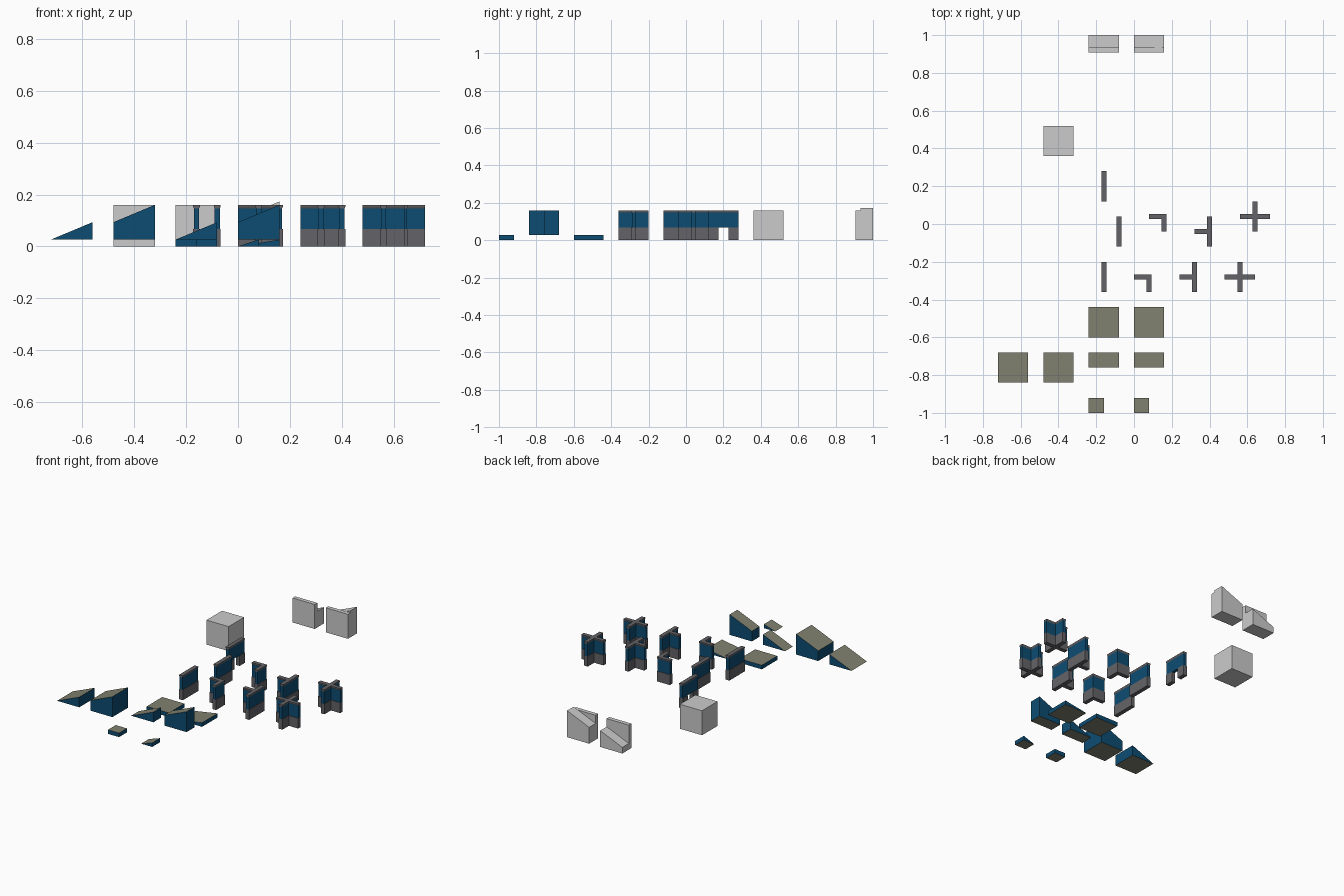
import bpy, bmesh

if "Cube" in bpy.data.objects:
    bpy.data.objects.remove(bpy.data.objects["Cube"])

U = 0.16           # tile size
T = U / 6          # panel thickness


def material(name, rgb):
    m = bpy.data.materials.new(name)
    m.diffuse_color = (*rgb, 1)
    m.use_nodes = True
    m.node_tree.nodes["Principled BSDF"].inputs["Base Color"].default_value = m.diffuse_color
    return m


LIGHT = material("light grey", (0.60, 0.60, 0.60))
GREY = material("wall grey", (0.127, 0.127, 0.138))
BLUE = material("deep blue", (0.004, 0.072, 0.168))
OLIVE = material("olive floor", (0.216, 0.216, 0.160))


def finish(name, bm, mats):
    bmesh.ops.recalc_face_normals(bm, faces=bm.faces)
    me = bpy.data.meshes.new(name)
    bm.to_mesh(me)
    bm.free()
    for m in mats:
        me.materials.append(m)
    ob = bpy.data.objects.new(name, me)
    bpy.context.collection.objects.link(ob)
    return ob


def prism(name, profile, y0, y1, mats):
    """Extrude an x-z profile along y; top and bottom faces use the second material."""
    bm = bmesh.new()
    f = bm.faces.new([bm.verts.new((x, y0, z)) for x, z in profile])
    r = bmesh.ops.extrude_face_region(bm, geom=[f])
    for v in r["geom"]:
        if isinstance(v, bmesh.types.BMVert):
            v.co.y = y1
    bm.normal_update()
    for f in bm.faces:
        if len(mats) > 1 and abs(f.normal.z) > 0.5:
            f.material_index = 1
    return finish(name, bm, mats)


def slab(name, x, y, w, d, z0, left, right, mats):
    """Block with a level base and a top that runs from height left to height right."""
    prof = [(x, z0), (x + w, z0), (x + w, right)]
    if left > z0:
        prof.append((x, left))
    return prism(name, prof, y, y + d, mats)


def outline(arms, h):
    """Plan of a wall: arms E, N, W, S of half-thickness h around a centre."""
    pts = []
    for i, a in enumerate("ENWS"):
        quad = [(U / 2, -h), (U / 2, h)] if a in arms else []
        for px, py in quad + [(h, h)]:
            for _ in range(i):
                px, py = -py, px
            pts.append((px, py))
    return pts


# height, half-thickness, material of the band that starts here (0 grey, 1 blue)
LEVELS = [(0, T / 2, 0), (0.0667, T / 2, 0), (0.0667, 0.01, 1),
          (0.1467, 0.01, 0), (0.1535, T / 2, 0), (0.16, T / 2, 0)]


def wall(name, cx, cy, arms, levels=LEVELS):
    bm = bmesh.new()
    rings = [[bm.verts.new((cx + x, cy + y, z)) for x, y in outline(arms, h)]
             for z, h, _ in levels]
    n = len(rings[0])
    for a, b, (_, _, mi) in zip(rings, rings[1:], levels):
        for i in range(n):
            j = (i + 1) % n
            bm.faces.new((a[i], a[j], b[j], b[i])).material_index = mi
    bm.faces.new(rings[0][::-1]).material_index = levels[0][2]
    bm.faces.new(rings[-1])
    return finish(name, bm, [GREY, BLUE])


# walls: straight, corner, tee and cross in two rows
for name, arms, x0, y0, x1, y1 in [
        ("straight_wall", "NS", -0.16, -0.28, -0.08, -0.04),
        ("corner_wall", "WS", 0.08, -0.28, 0.16, 0.04),
        ("tee_wall", "NSW", 0.32, -0.28, 0.40, -0.04),
        ("cross_wall", "ENWS", 0.56, -0.28, 0.64, 0.04)]:
    wall(name + "_front", x0, y0, arms)
    wall(name + "_back", x1, y1, arms)

# doorway wall: upper bands on two short legs
wall("doorway_wall", -0.16, 0.20, "NS", LEVELS[2:])
for side, y in (("front", 0.12), ("back", 0.28 - U / 3)):
    slab("doorway_leg_" + side, -0.16 - T / 2, y, T, U / 3, 0, 0.0667, 0.0667, [GREY])

FLOOR = [BLUE, OLIVE]
LOW, MID, HIGH = T, T + 0.0667, U

# floor tiles and shallow floor ramps
slab("floor_tile", -0.24, -0.60, U, U, 0, T, T, FLOOR)
slab("floor_ramp", 0, -0.60, U, U, 0, 0, T, FLOOR)
slab("small_floor_tile", -0.24, -1.0, U / 2, U / 2, 0, T, T, FLOOR)
slab("small_floor_ramp", 0, -1.0, U / 2, U / 2, 0, 0, T, FLOOR)

# full and half width ramps, lower and upper section
for name, x, y, d in [("ramp", -0.72, -0.84, U), ("half_ramp", -0.24, -0.76, U / 2)]:
    slab(name + "_lower", x, y, U, d, LOW, LOW, MID, FLOOR)
    slab(name + "_upper", x + 0.24, y, U, d, LOW, MID, HIGH, FLOOR)

# plain block
slab("plain_block", -0.48, 0.36, U, U, 0, U, U, [LIGHT])

# plain ramps behind a side wall
for name, x, a, b in [("lower", -0.24, 0.04, 0.1067), ("upper", 0, 0.1067, 0.1733)]:
    slab("plain_side_wall_" + name, x, 0.9067, U, T, 0, U, U, [LIGHT])
    slab("plain_ramp_" + name, x, 0.9333, U, 0.0667, 0, a, b, [LIGHT])
